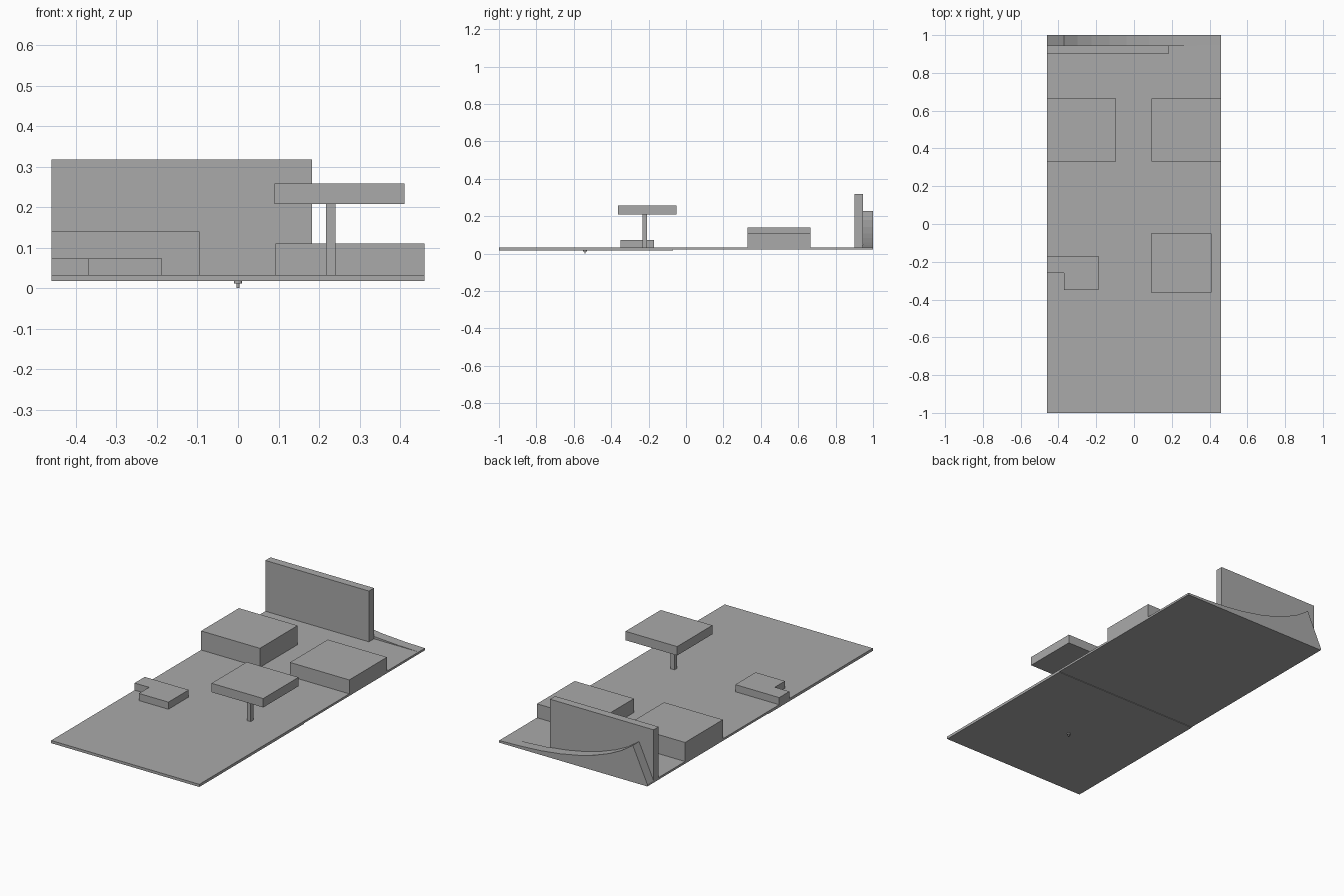
import bpy
import bmesh
from mathutils import Vector

cube = bpy.data.objects.get("Cube")
if cube:
    bpy.data.objects.remove(cube, do_unlink=True)

grey = bpy.data.materials.new("concrete_grey")
grey.use_nodes = True
GREY = (0.4, 0.4, 0.4, 1)
grey.diffuse_color = GREY
grey.node_tree.nodes["Principled BSDF"].inputs["Base Color"].default_value = GREY


def finish(name, bm):
    bmesh.ops.recalc_face_normals(bm, faces=bm.faces)
    mesh = bpy.data.meshes.new(name)
    bm.to_mesh(mesh)
    bm.free()
    mesh.materials.append(grey)
    obj = bpy.data.objects.new(name, mesh)
    bpy.context.collection.objects.link(obj)
    return obj


def prism(name, points, offset):
    """Extrude a flat outline of 3D points by an offset."""
    bm = bmesh.new()
    face = bm.faces.new([bm.verts.new(p) for p in points])
    result = bmesh.ops.extrude_face_region(bm, geom=[face], use_keep_orig=True)
    verts = [g for g in result["geom"] if isinstance(g, bmesh.types.BMVert)]
    bmesh.ops.translate(bm, verts=verts, vec=Vector(offset))
    return finish(name, bm)


def box(name, x, y, z):
    outline = [(x[0], y[0], z[0]), (x[1], y[0], z[0]),
               (x[1], y[1], z[0]), (x[0], y[1], z[0])]
    return prism(name, outline, (0, 0, z[1] - z[0]))


def peg(name, radius, low, high):
    bm = bmesh.new()
    bmesh.ops.create_cone(bm, cap_ends=True, segments=16, radius1=radius,
                          radius2=radius, depth=high - low)
    bmesh.ops.translate(bm, verts=bm.verts, vec=(0, -0.54, (low + high) / 2))
    return finish(name, bm)


W = 0.46        # half width of the ground
TOP = 0.033     # ground surface
BOTTOM = 0.018

# Ground slab, with a slight step on its underside
side = [(-1, BOTTOM), (-0.07, BOTTOM), (-0.07, BOTTOM + 0.003),
        (1, BOTTOM + 0.003), (1, TOP), (-1, TOP)]
prism("ground_slab", [(-W, y, z) for y, z in side], (2 * W, 0, 0))

# Raised blocks
box("tall_block", (-W, -0.095), (0.33, 0.665), (TOP, 0.14))
box("low_block", (0.092, W), (0.33, 0.665), (TOP, 0.111))

# Notched block
notched = [(-W, -0.17), (-W, -0.26), (-0.37, -0.26), (-0.37, -0.35),
           (-0.187, -0.35), (-0.187, -0.17)]
prism("notched_block", [(x, y, TOP) for x, y in notched], (0, 0, 0.04))

# Table on a single post
box("table_post", (0.217, 0.241), (-0.232, -0.208), (TOP, 0.208))
box("table_top", (0.09, 0.411), (-0.363, -0.05), (0.208, 0.258))

# Back wall
box("back_wall", (-W, 0.183), (0.9, 0.945), (TOP, 0.318))

# Curved ramp behind the wall
ramp = [(-W, TOP), (-0.37, 0.228), (-0.3, 0.18), (-0.225, 0.143),
        (-0.13, 0.108), (-0.04, 0.083), (0.08, 0.06), (0.2, 0.045),
        (0.33, 0.037), (W, TOP), (W, BOTTOM + 0.003), (-W, BOTTOM + 0.003)]
prism("curved_ramp", [(x, 0.945, z) for x, z in ramp], (0, 0.055, 0))

# Small stepped peg under the ground
peg("peg_collar", 0.01, 0.012, BOTTOM + 0.002)
peg("peg_tip", 0.004, 0.0, 0.012)
